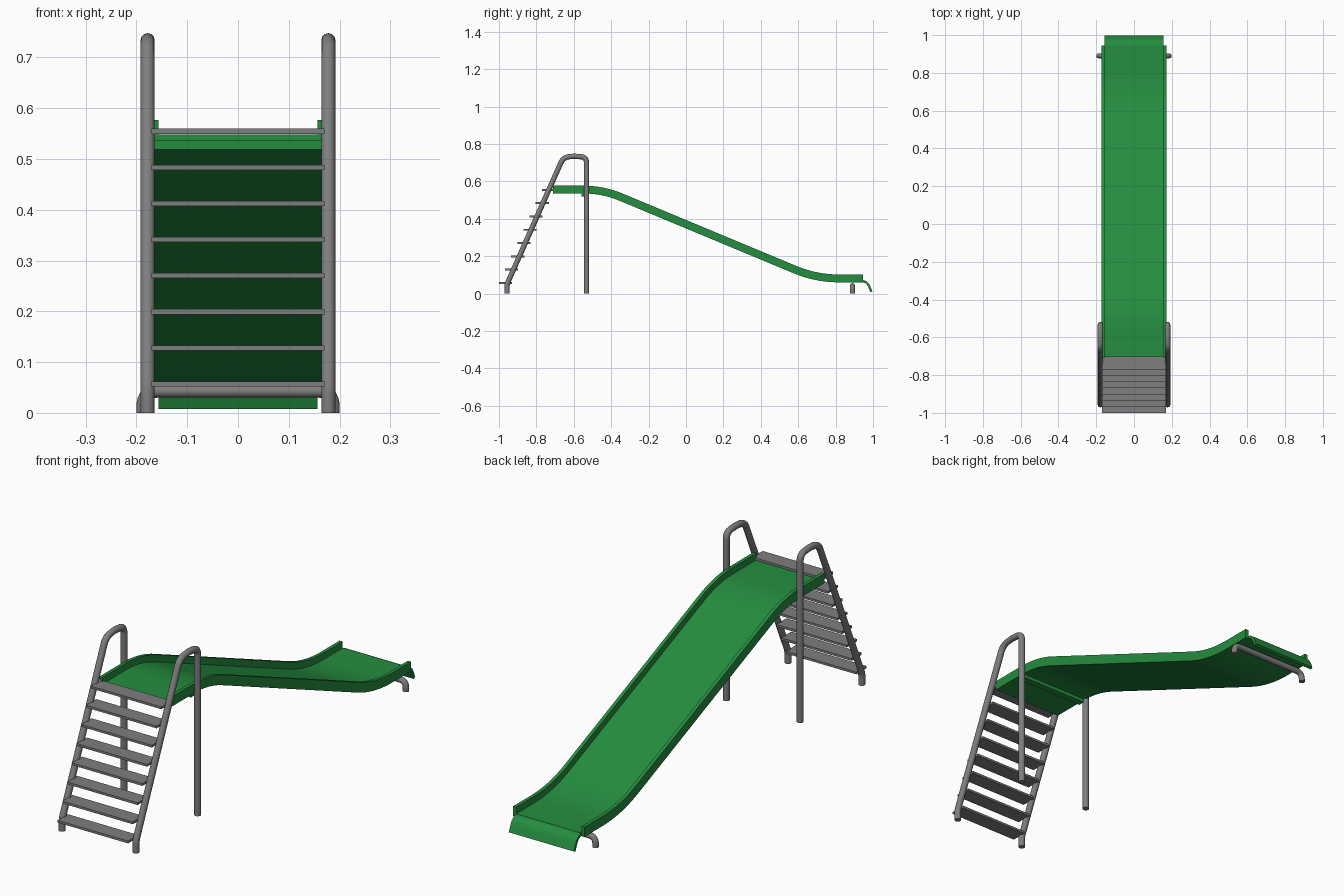
import bpy, bmesh
from math import radians
from mathutils import Vector

cube = bpy.data.objects.get("Cube")
if cube:
    bpy.data.objects.remove(cube, do_unlink=True)


def material(name, rgb):
    m = bpy.data.materials.new(name)
    m.use_nodes = True
    m.diffuse_color = (*rgb, 1)
    m.node_tree.nodes["Principled BSDF"].inputs["Base Color"].default_value = (*rgb, 1)
    return m


green = material("slide green", (0.018, 0.27, 0.05))
grey = material("metal grey", (0.21, 0.21, 0.21))


def finish(ob, mat):
    ob.data.materials.clear()
    ob.data.materials.append(mat)
    bpy.ops.object.select_all(action='DESELECT')
    ob.select_set(True)
    bpy.context.view_layer.objects.active = ob
    bpy.ops.object.shade_smooth_by_angle(angle=radians(35))
    return ob


def add_mesh(name, bm, mat):
    bmesh.ops.recalc_face_normals(bm, faces=bm.faces)
    me = bpy.data.meshes.new(name)
    bm.to_mesh(me)
    bm.free()
    ob = bpy.data.objects.new(name, me)
    bpy.context.collection.objects.link(ob)
    return finish(ob, mat)


def box(name, size, loc, mat):
    bm = bmesh.new()
    bmesh.ops.create_cube(bm, size=1)
    for v in bm.verts:
        v.co = Vector(a * b for a, b in zip(v.co, size)) + Vector(loc)
    return add_mesh(name, bm, mat)


def fillet(corners, dist, steps=8):
    """Round the inner corners of a path; dist gives each corner's setback."""
    pts = [Vector(c) for c in corners]
    out = [pts[0]]
    for a, p, b, d in zip(pts, pts[1:], pts[2:], dist):
        s, e = p + (a - p).normalized() * d, p + (b - p).normalized() * d
        for i in range(steps + 1):
            t = i / steps
            out.append(s * (1 - t) ** 2 + p * 2 * t * (1 - t) + e * t * t)
    return out + [pts[-1]]


def tube(name, path, radius, mat):
    cu = bpy.data.curves.new(name, 'CURVE')
    cu.dimensions = '3D'
    cu.bevel_depth = radius
    cu.bevel_resolution = 4
    cu.use_fill_caps = True
    sp = cu.splines.new('POLY')
    sp.points.add(len(path) - 1)
    for q, p in zip(sp.points, path):
        q.co = (*p, 1)
    ob = bpy.data.objects.new(name, cu)
    bpy.context.collection.objects.link(ob)
    bpy.ops.object.select_all(action='DESELECT')
    ob.select_set(True)
    bpy.context.view_layer.objects.active = ob
    bpy.ops.object.convert(target='MESH')
    return finish(bpy.context.object, mat)


def sweep(name, section, path, mat):
    """Sweep an (x, height) section along a path in the yz plane."""
    bm = bmesh.new()
    rings = []
    for i, p in enumerate(path):
        t = (path[min(i + 1, len(path) - 1)] - path[max(i - 1, 0)]).normalized()
        up = Vector((0, -t.z, t.y))
        rings.append([bm.verts.new(p + Vector((x, 0, 0)) + up * h) for x, h in section])
    n = len(section)
    for a, b in zip(rings, rings[1:]):
        for j in range(n):
            bm.faces.new((a[j], a[(j + 1) % n], b[(j + 1) % n], b[j]))
    bm.faces.new(rings[0])
    bm.faces.new(rings[-1])
    return add_mesh(name, bm, mat)


# Chute: a U-shaped section following the platform, slope and run-out
rim = [(0, -0.71, 0.577), (0, -0.44, 0.577), (0, 0.70, 0.102), (0, 0.945, 0.102)]
half = [(0.172, -0.042), (0.172, 0), (0.157, 0), (0.157, -0.029)]
section = half + [(-x, h) for x, h in reversed(half)]
sweep("slide_chute", section, fillet(rim, (0.11, 0.12), 12), green)

# Curved lip at the end of the run-out
lip = fillet([(0, 0.935, 0.073), (0, 0.972, 0.07), (0, 0.997, 0.012)], (0.03,))
lip_half = [(0.157, -0.012), (0.157, 0)]
sweep("slide_lip", lip_half + [(-x, h) for x, h in reversed(lip_half)], lip, green)

# Beam under the back edge of the platform
box("platform_beam", (0.33, 0.03, 0.018), (0, -0.545, 0.528), green)

# Side rails: ladder stringer, handrail and post in one bent tube
for side, x in (("left", 0.178), ("right", -0.178)):
    corners = [(x, -0.957, 0), (x, -0.957, 0.05), (x, -0.657, 0.727),
               (x, -0.60, 0.735), (x, -0.532, 0.729), (x, -0.532, 0)]
    tube(side + "_rail", fillet(corners, (0.015, 0.03, 0.02, 0.03)), 0.014, grey)

# Ladder treads
for i in range(8):
    box("tread_%d" % (i + 1), (0.34, 0.07, 0.01),
        (0, -0.965 + 0.0327 * i, 0.057 + 0.0711 * i), grey)

# Bent foot bar under the run-out
foot = [(-0.187, 0.89, 0), (-0.187, 0.89, 0.043), (0.187, 0.89, 0.043), (0.187, 0.89, 0)]
tube("foot_bar", fillet(foot, (0.03, 0.03)), 0.013, grey)
